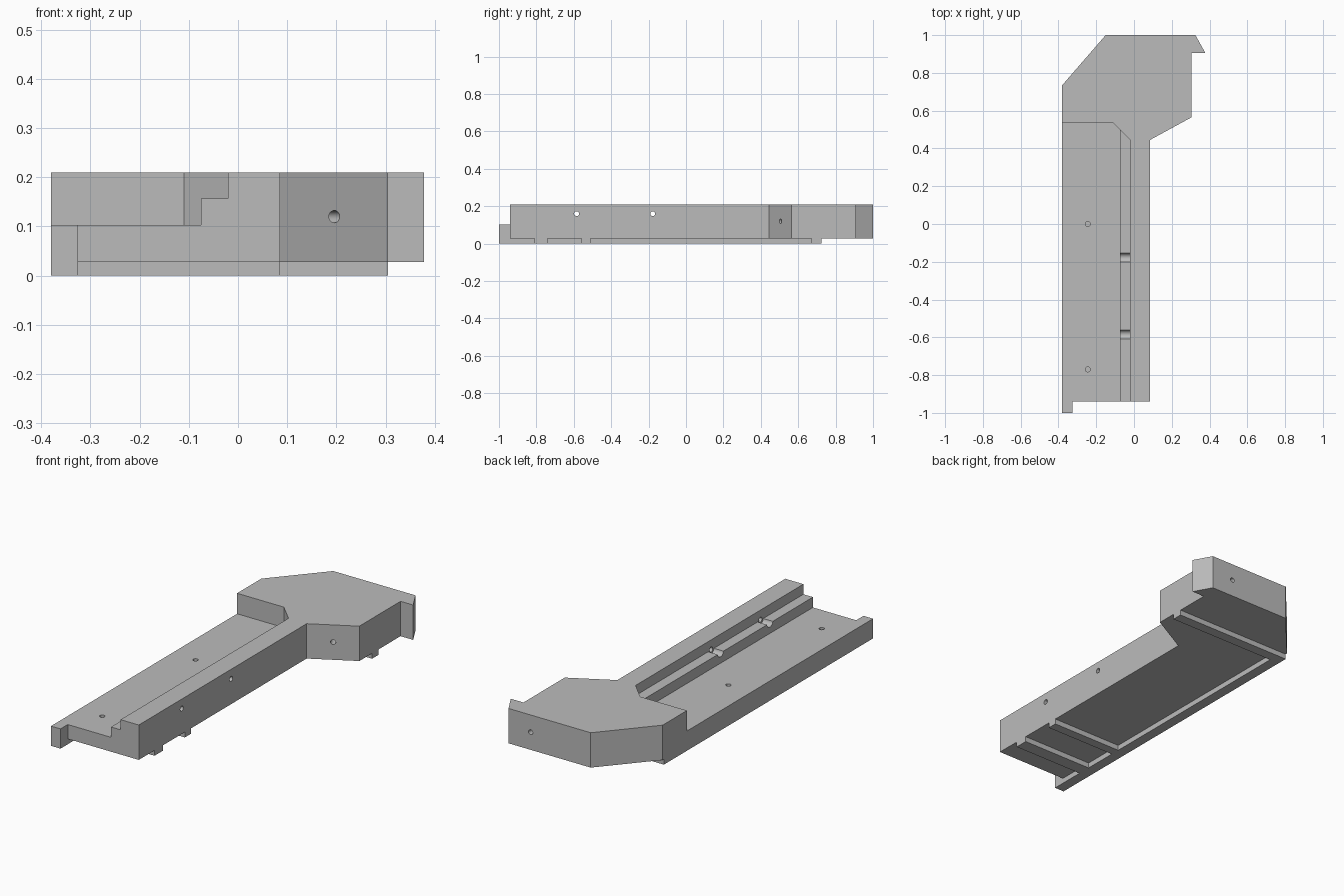
import bpy
import bmesh
from mathutils import Vector

cube = bpy.data.objects.get("Cube")
if cube:
    bpy.data.objects.remove(cube, do_unlink=True)

# Single plain grey
grey = bpy.data.materials.new("plain grey")
grey.use_nodes = True
colour = (0.5, 0.5, 0.5, 1)
grey.diffuse_color = colour
grey.node_tree.nodes["Principled BSDF"].inputs["Base Color"].default_value = colour


def add_object(name, bm):
    bmesh.ops.recalc_face_normals(bm, faces=bm.faces)
    mesh = bpy.data.meshes.new(name)
    bm.to_mesh(mesh)
    bm.free()
    mesh.materials.append(grey)
    obj = bpy.data.objects.new(name, mesh)
    bpy.context.collection.objects.link(obj)
    return obj


def prism(name, outline, low, high):
    """Extrude a plan outline between two heights."""
    bm = bmesh.new()
    face = bm.faces.new([bm.verts.new((x, y, low)) for x, y in outline])
    top = bmesh.ops.extrude_face_region(bm, geom=[face])["geom"]
    verts = [v for v in top if isinstance(v, bmesh.types.BMVert)]
    bmesh.ops.translate(bm, verts=verts, vec=(0, 0, high - low))
    return add_object(name, bm)


def box(name, x0, x1, y0, y1, z0, z1):
    return prism(name, [(x0, y0), (x1, y0), (x1, y1), (x0, y1)], z0, z1)


def rod(name, start, end, radius):
    """Cylinder between two points."""
    start, end = Vector(start), Vector(end)
    axis = end - start
    bm = bmesh.new()
    bmesh.ops.create_cone(bm, cap_ends=True, segments=32, radius1=radius,
                          radius2=radius, depth=axis.length)
    turn = axis.to_track_quat("Z", "Y").to_matrix().to_4x4()
    bmesh.ops.transform(bm, matrix=turn, verts=bm.verts)
    bmesh.ops.translate(bm, verts=bm.verts, vec=(start + end) / 2)
    return add_object(name, bm)


# Main body: long arm, wide head, side hook and small end tab
body = prism("body", [
    (-0.38, -1), (-0.325, -1), (-0.325, -0.94), (0.085, -0.94),
    (0.085, 0.445), (0.305, 0.565), (0.305, 0.905), (0.378, 0.905),
    (0.325, 1), (-0.15, 1), (-0.38, 0.735)], 0, 0.21)

cutters = []

# Wide recess and the raised ledge beside it, with a chamfered inner corner
cutters.append(prism("recess_cutter", [
    (-0.6, -1.1), (-0.075, -1.1), (-0.075, 0.5), (-0.11, 0.535),
    (-0.6, 0.535)], 0.103, 0.3))
cutters.append(prism("ledge_cutter", [
    (-0.2, -1.1), (-0.02, -1.1), (-0.02, 0.445), (-0.075, 0.5),
    (-0.2, 0.5)], 0.157, 0.3))

# Underside bays, leaving a side rail and three cross ribs
for y0, y1 in [(-1.1, -0.81), (-0.74, -0.56), (-0.51, 0.67)]:
    cutters.append(box("bay_cutter", -0.325, 0.6, y0, y1, -0.1, 0.028))
cutters.append(box("head_bay_cutter", -0.6, 0.6, 0.725, 1.1, -0.1, 0.028))

# Cross holes through the arm wall, with wider grooves across the ledge
for y in (-0.585, -0.178):
    cutters.append(rod("groove_cutter", (-0.12, y, 0.16), (-0.02, y, 0.16), 0.024))
    cutters.append(rod("cross_hole_cutter", (-0.05, y, 0.16), (0.2, y, 0.16), 0.013))

# Blind holes in the recess floor
for y in (-0.77, 0):
    cutters.append(rod("floor_hole_cutter", (-0.245, y, 0.05), (-0.245, y, 0.2), 0.013))

# Blind holes in the slanted face and the back face of the head
normal = Vector((0.12, -0.22, 0)).normalized()
centre = Vector((0.196, 0.505, 0.12))
cutters.append(rod("slant_hole_cutter", centre + normal * 0.05,
                   centre - normal * 0.15, 0.0125))
cutters.append(rod("back_hole_cutter", (0.197, 0.85, 0.12), (0.197, 1.1, 0.12), 0.0125))

# Carve the body, then discard the cutters
for cutter in cutters:
    cutter.hide_render = True
    mod = body.modifiers.new(cutter.name, "BOOLEAN")
    mod.operation = "DIFFERENCE"
    mod.solver = "EXACT"
    mod.object = cutter
depsgraph = bpy.context.evaluated_depsgraph_get()
carved = bpy.data.meshes.new_from_object(body.evaluated_get(depsgraph))
body.modifiers.clear()
body.data = carved
carved.materials.clear()
carved.materials.append(grey)
for poly in carved.polygons:
    poly.material_index = 0
for cutter in cutters:
    bpy.data.objects.remove(cutter, do_unlink=True)

# Smooth hole walls, sharp edges elsewhere
bpy.context.view_layer.objects.active = body
body.select_set(True)
bpy.ops.object.shade_smooth_by_angle()
